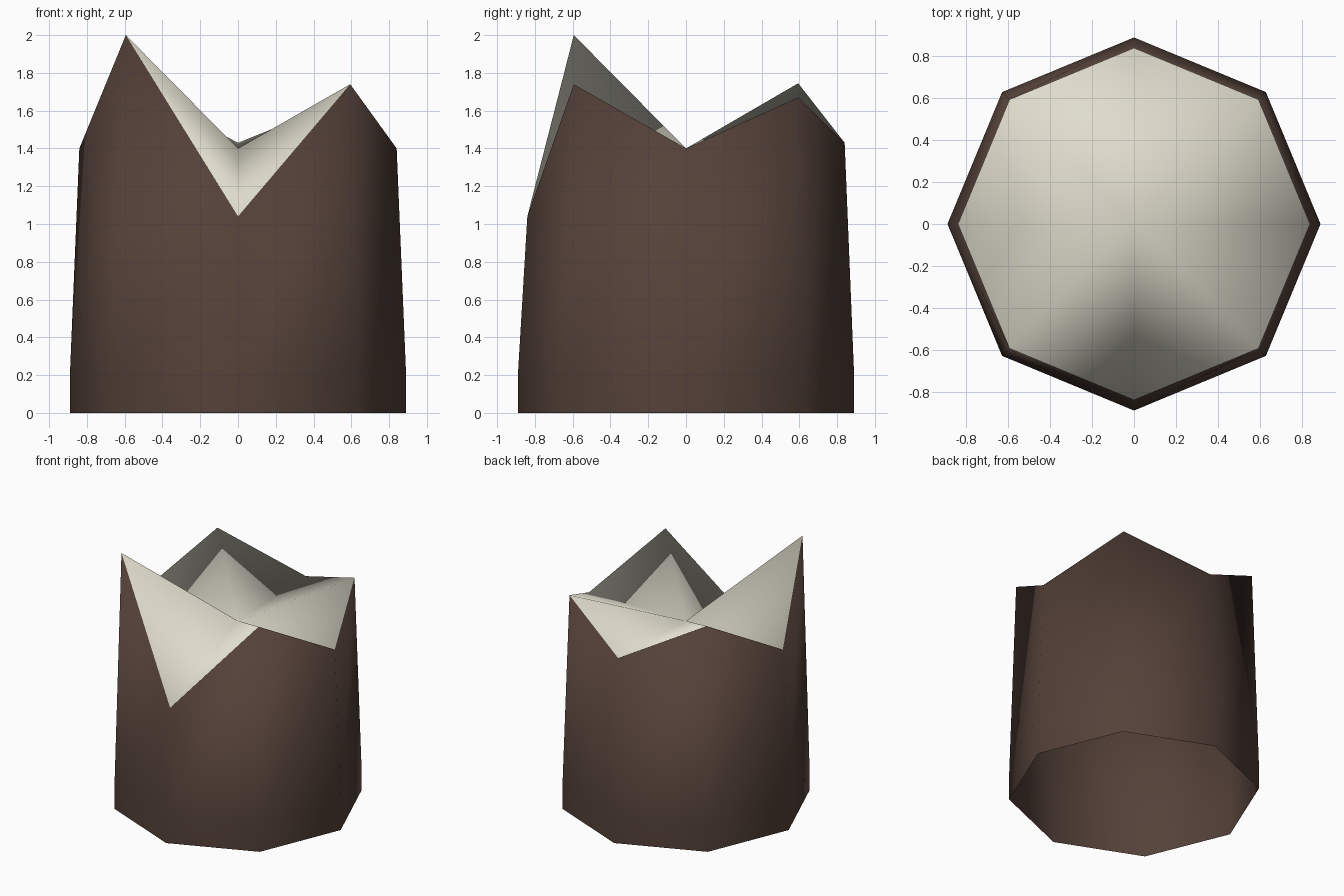
import bpy, bmesh, math

if "Cube" in bpy.data.objects:
    bpy.data.objects.remove(bpy.data.objects["Cube"])

def material(name, rgb):
    m = bpy.data.materials.new(name)
    m.diffuse_color = (*rgb, 1)
    m.use_nodes = True
    m.node_tree.nodes["Principled BSDF"].inputs["Base Color"].default_value = m.diffuse_color
    return m

bark = material("dark_bark", (0.089, 0.053, 0.040))
wood = material("pale_wood", (0.745, 0.723, 0.610))

SIDES = 8
# rim heights, counter-clockwise from the right (+x)
RIM = [1.40, 1.67, 1.43, 1.745, 1.40, 2.0, 1.04, 1.74]

bm = bmesh.new()

def ring(radius, heights):
    return [bm.verts.new((radius * math.cos(i * math.tau / SIDES),
                          radius * math.sin(i * math.tau / SIDES), h))
            for i, h in enumerate(heights)]

# bark wall, open underneath: straight foot, then a slight taper to the jagged rim
rings = [ring(0.89, [0.0] * SIDES), ring(0.89, [0.2] * SIDES), ring(0.84, RIM)]
for low, high in zip(rings, rings[1:]):
    for i in range(SIDES):
        j = (i + 1) % SIDES
        bm.faces.new((low[i], low[j], high[j], high[i]))

# splintered wood top, fanned to the centre
centre = bm.verts.new((0, 0, 1.40))
for i in range(SIDES):
    f = bm.faces.new((rings[-1][i], rings[-1][(i + 1) % SIDES], centre))
    f.material_index = 1

for f in bm.faces:
    f.smooth = True

mesh = bpy.data.meshes.new("tree_stump")
bm.to_mesh(mesh)
bm.free()
mesh.materials.append(bark)
mesh.materials.append(wood)
stump = bpy.data.objects.new("tree_stump", mesh)
bpy.context.collection.objects.link(stump)
